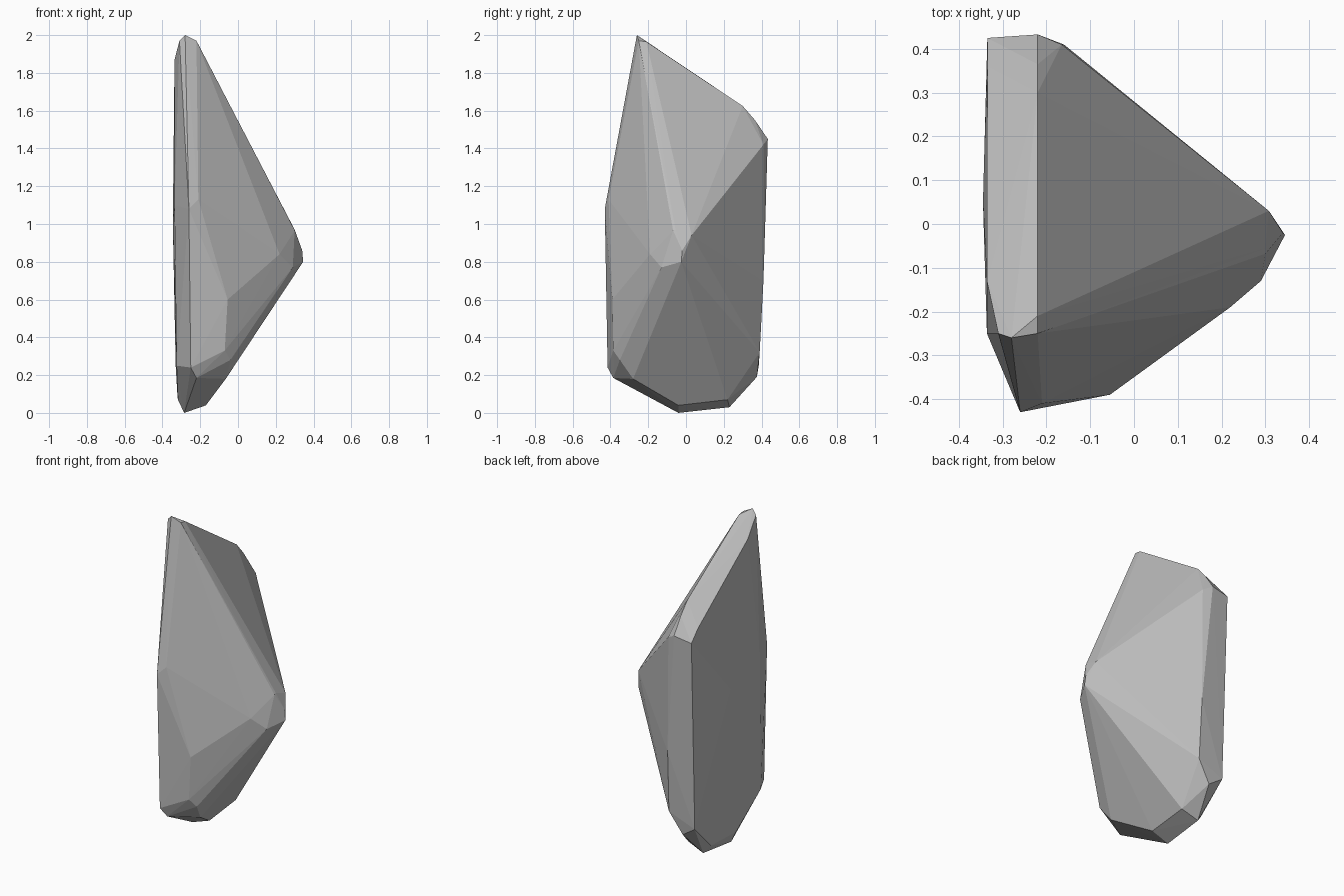
import bpy
import bmesh

# Corner points of the chipped stone, grouped by region
crest = [(-0.28, -0.26, 2.0), (-0.22, -0.25, 1.97), (-0.22, -0.21, 1.965),
         (-0.31, -0.25, 1.97), (-0.336, -0.13, 1.87)]
back = [(-0.22, 0.30, 1.625), (-0.22, 0.365, 1.55), (-0.335, 0.36, 1.50),
        (-0.335, 0.425, 1.43), (-0.22, 0.433, 1.45), (-0.165, 0.41, 1.42),
        (-0.16, 0.41, 0.70), (-0.155, 0.39, 0.32), (-0.24, 0.375, 0.19),
        (-0.33, 0.385, 0.25)]
right_tip = [(0.30, -0.055, 0.97), (0.30, -0.068, 0.965), (0.308, 0.03, 0.94),
             (0.34, -0.02, 0.86), (0.345, -0.025, 0.80), (0.29, -0.13, 0.77),
             (0.22, -0.19, 0.84)]
front = [(-0.26, -0.43, 1.08), (-0.21, -0.41, 1.13), (-0.055, -0.39, 0.60),
         (-0.07, -0.385, 0.33), (-0.04, -0.35, 0.28), (-0.25, -0.415, 0.24),
         (-0.22, -0.385, 0.185), (-0.065, -0.28, 0.18)]
base = [(-0.285, -0.04, 0.0), (-0.17, -0.04, 0.04), (-0.17, 0.22, 0.07),
        (-0.28, 0.23, 0.03), (-0.318, -0.04, 0.07), (-0.32, 0.21, 0.08)]
left = [(-0.325, -0.275, 0.25), (-0.336, -0.25, 1.10), (-0.345, 0.05, 1.0)]

# The stone is the convex shell around these corners
bm = bmesh.new()
for p in crest + back + right_tip + front + base + left:
    bm.verts.new(p)
hull = bmesh.ops.convex_hull(bm, input=bm.verts)
loose = {g for g in hull["geom_interior"] + hull["geom_unused"]
         if isinstance(g, bmesh.types.BMVert)}
bmesh.ops.delete(bm, geom=list(loose), context="VERTS")
bmesh.ops.recalc_face_normals(bm, faces=bm.faces)

mesh = bpy.data.meshes.new("stone")
bm.to_mesh(mesh)
bm.free()
stone = bpy.data.objects.new("stone", mesh)
bpy.context.collection.objects.link(stone)

# Plain grey surface
grey = bpy.data.materials.new("stone grey")
grey.diffuse_color = (0.5, 0.5, 0.5, 1)
mesh.materials.append(grey)
